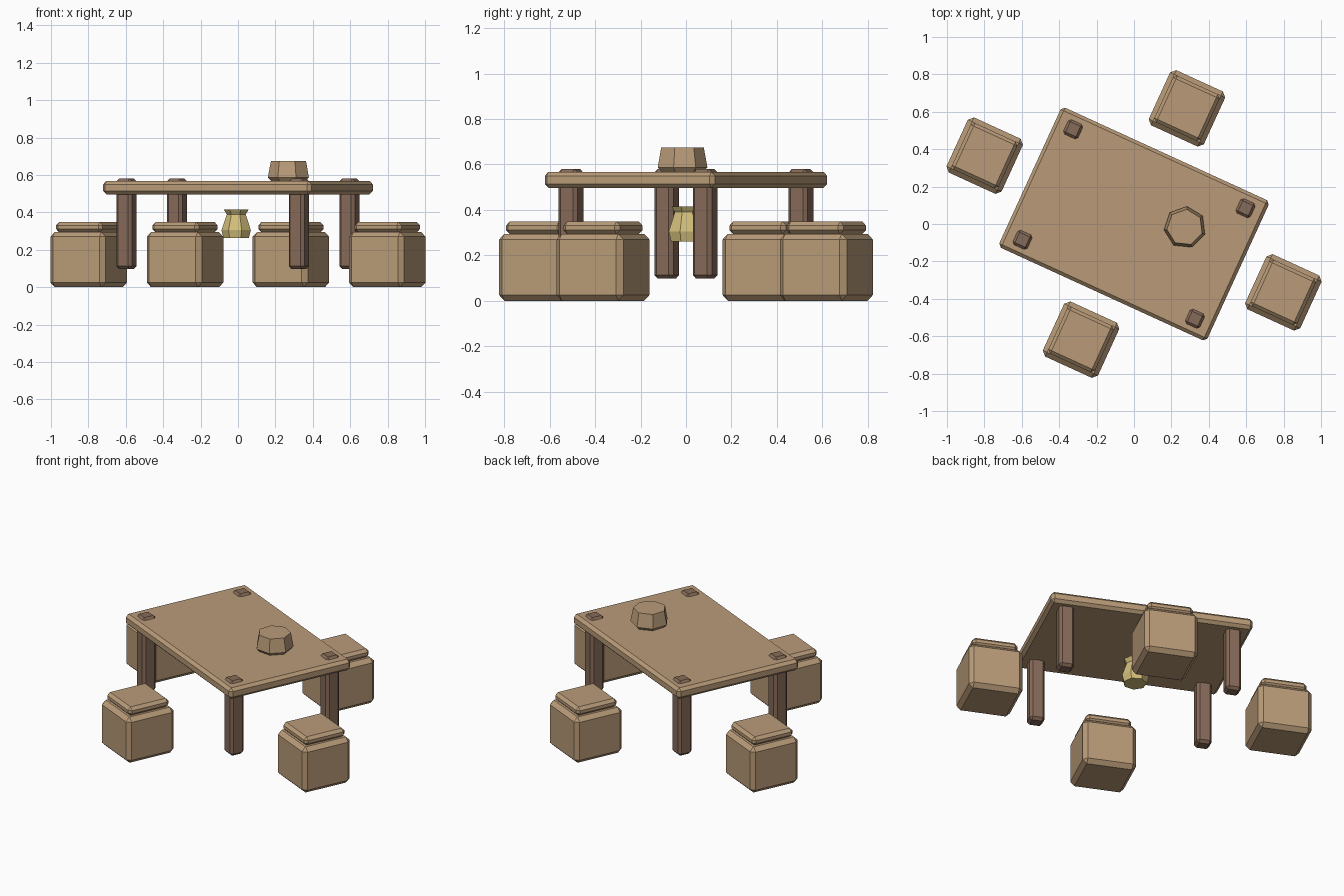
import bpy, bmesh, math
from mathutils import Matrix, Vector

if "Cube" in bpy.data.objects:
    bpy.data.objects.remove(bpy.data.objects["Cube"], do_unlink=True)

TURN = Matrix.Rotation(math.radians(-24.6), 4, 'Z')


def material(name, rgb):
    mat = bpy.data.materials.new(name)
    mat.use_nodes = True
    mat.diffuse_color = (*rgb, 1)
    mat.node_tree.nodes["Principled BSDF"].inputs["Base Color"].default_value = (*rgb, 1)
    return mat


TAN = material("tan wood", (0.49, 0.33, 0.19))
BROWN = material("dark brown wood", (0.24, 0.145, 0.098))
YELLOW = material("pale yellow", (0.66, 0.53, 0.20))


def finish(name, bm, mat):
    mesh = bpy.data.meshes.new(name)
    bmesh.ops.recalc_face_normals(bm, faces=bm.faces)
    bm.to_mesh(mesh)
    bm.free()
    mesh.materials.append(mat)
    obj = bpy.data.objects.new(name, mesh)
    bpy.context.collection.objects.link(obj)
    return obj


def chamfered_box(name, x, y, size_x, size_y, low, high, chamfer, mat):
    bm = bmesh.new()
    bmesh.ops.create_cube(bm, size=1)
    bmesh.ops.scale(bm, vec=(size_x, size_y, high - low), verts=bm.verts)
    obj = finish(name, bm, mat)
    obj.matrix_world = TURN @ Matrix.Translation((x, y, (low + high) / 2))
    bevel = obj.modifiers.new("chamfer", 'BEVEL')
    bevel.width = chamfer
    bevel.segments = 1
    bevel.limit_method = 'NONE'


def faceted_pot(name, x, y, profile, phase, mat, sides=7):
    bm = bmesh.new()
    rings = []
    for radius, z in profile:
        angles = [math.radians(phase) + math.tau * i / sides for i in range(sides)]
        rings.append([bm.verts.new((radius * math.cos(a), radius * math.sin(a), z))
                      for a in angles])
    for lower, upper in zip(rings, rings[1:]):
        for i in range(sides):
            j = (i + 1) % sides
            bm.faces.new((lower[i], lower[j], upper[j], upper[i]))
    bm.faces.new(rings[0])
    bm.faces.new(rings[-1])
    finish(name, bm, mat).location = Vector((x, y, 0))


# Table top and the four legs that poke through it
chamfered_box("table_top", 0, 0, 1.224, 0.824, 0.497, 0.568, 0.018, TAN)
for side_x, x in (("right", -0.507), ("left", 0.507)):
    for side_y, y in (("front", -0.325), ("back", 0.325)):
        chamfered_box(f"leg_{side_y}_{side_x}", x, y, 0.092, 0.092, 0.097, 0.581, 0.016, BROWN)

# Stools: a block with a smaller cushion on each side of the table
stools = {"right": (-0.878, 0), "left": (0.878, 0), "front": (0, -0.68), "back": (0, 0.68)}
for side, (x, y) in stools.items():
    chamfered_box(f"stool_base_{side}", x, y, 0.324, 0.324, 0, 0.295, 0.025, TAN)
    chamfered_box(f"stool_cushion_{side}", x, y, 0.274, 0.274, 0.293, 0.349, 0.018, TAN)

# Upturned bowl on the table
faceted_pot("bowl", 0.272, -0.018, [(0.088, 0.56), (0.113, 0.587), (0.097, 0.674)], 84, TAN)

# Small lamp hanging under the table
faceted_pot("lamp", -0.008, 0,
            [(0.07, 0.262), (0.081, 0.305), (0.052, 0.39), (0.069, 0.416)], 84, YELLOW)
